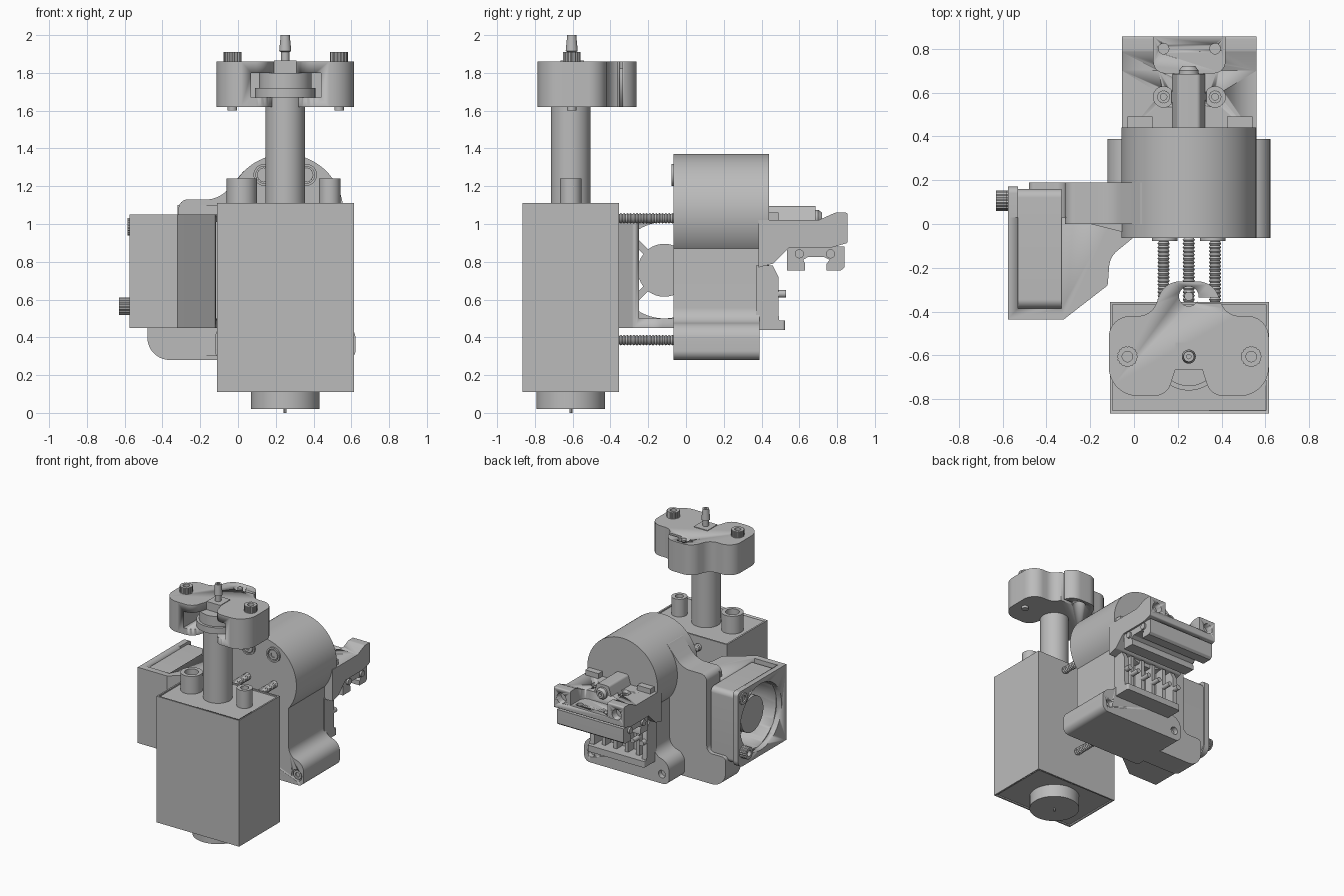
import bpy, bmesh, math
from mathutils import Vector, Matrix

if "Cube" in bpy.data.objects:
    bpy.data.objects.remove(bpy.data.objects["Cube"])

grey = bpy.data.materials.new("plain grey")
grey.use_nodes = True
GREY = (0.5, 0.5, 0.5, 1)
grey.diffuse_color = GREY
grey.node_tree.nodes["Principled BSDF"].inputs["Base Color"].default_value = GREY

MID = 0.25  # x of the symmetry plane of the body
PLACE = {"x": lambda u, v, w: (w, u, v), "y": lambda u, v, w: (u, w, v), "z": lambda u, v, w: (u, v, w)}


def finish(name, bm):
    bmesh.ops.remove_doubles(bm, verts=bm.verts, dist=1e-5)
    bmesh.ops.recalc_face_normals(bm, faces=bm.faces)
    mesh = bpy.data.meshes.new(name)
    bm.to_mesh(mesh)
    bm.free()
    mesh.materials.append(grey)
    obj = bpy.data.objects.new(name, mesh)
    bpy.context.collection.objects.link(obj)
    bpy.ops.object.select_all(action="DESELECT")
    obj.select_set(True)
    bpy.context.view_layer.objects.active = obj
    bpy.ops.object.shade_smooth_by_angle(angle=math.radians(30))
    return obj


def rounded(points):
    """Turn corners (u, v, radius) into an outline with true arcs."""
    out = []
    for i, (u, v, r) in enumerate(points):
        p = Vector((u, v))
        a = Vector(points[i - 1][:2]) - p
        b = Vector(points[(i + 1) % len(points)][:2]) - p
        if r == 0:
            out.append(p)
            continue
        half = a.angle(b) / 2
        t = min(r / math.tan(half), a.length * 0.5, b.length * 0.5)
        r = t * math.tan(half)
        centre = p + (a.normalized() + b.normalized()).normalized() * (r / math.sin(half))
        s, e = p + a.normalized() * t - centre, p + b.normalized() * t - centre
        a0 = math.atan2(s.y, s.x)
        turn = (math.atan2(e.y, e.x) - a0 + math.pi) % (2 * math.pi) - math.pi
        n = max(3, int(abs(turn) / 0.1))
        out += [centre + r * Vector((math.cos(a0 + turn * k / n), math.sin(a0 + turn * k / n))) for k in range(n + 1)]
    return [p for i, p in enumerate(out) if (p - out[i - 1]).length > 1e-4]


def prism(name, points, axis, lo, hi):
    bm = bmesh.new()
    outline = rounded([(*p, 0)[:3] for p in points])
    rings = [[bm.verts.new(PLACE[axis](p.x, p.y, w)) for p in outline] for w in (lo, hi)]
    for ring in rings:
        bm.faces.new(ring)
    for i in range(len(outline)):
        bm.faces.new((rings[0][i - 1], rings[0][i], rings[1][i], rings[1][i - 1]))
    return finish(name, bm)


def box(name, x, y, z, r=0):
    return prism(name, [(x[0], y[0], r), (x[1], y[0], r), (x[1], y[1], r), (x[0], y[1], r)], "z", *z)


def lathe(name, profile, loc, axis="z", seg=40, knurl=1):
    """Spin (radius, height) pairs about an axis; knurl shrinks every other column."""
    bm = bmesh.new()
    top = max(r for r, h in profile)
    cols = []
    for k in range(seg):
        a = 2 * math.pi * k / seg
        f = knurl if k % 2 else 1
        cols.append([bm.verts.new(PLACE[axis](math.cos(a) * r * (f if r == top else 1),
                     math.sin(a) * r * (f if r == top else 1), h)) for r, h in profile])
    for k in range(seg):
        for j in range(len(profile) - 1):
            bm.faces.new((cols[k - 1][j], cols[k][j], cols[k][j + 1], cols[k - 1][j + 1]))
    bmesh.ops.translate(bm, verts=bm.verts, vec=loc)
    bmesh.ops.dissolve_degenerate(bm, dist=1e-6, edges=bm.edges)
    return finish(name, bm)


def cyl(name, r, h, loc, axis="z", seg=40):
    return lathe(name, [(0, 0), (r, 0), (r, h), (0, h)], loc, axis, seg)


def tube(name, r, bore, h, loc, axis="z"):
    return lathe(name, [(r, 0), (r, h), (bore, h), (bore, 0), (r, 0)], loc, axis)


def screw(name, r, h, loc, axis="z"):
    """Socket head screw, knurled; a negative h faces the other way."""
    return lathe(name, [(0, 0), (r, 0), (r, h), (r * .5, h), (r * .5, h * .5), (0, h * .5)], loc, axis, 36, 0.92)


def cut(target, *cutters):
    for c in cutters:
        c.hide_render = True
        mod = target.modifiers.new("cut", "BOOLEAN")
        mod.object, mod.operation, mod.solver = c, "DIFFERENCE", "EXACT"
        bpy.context.view_layer.objects.active = target
        bpy.ops.object.modifier_apply(modifier=mod.name)
        bpy.data.objects.remove(c)


# Motor box with a shallow rim on both ends
motor = box("motor_box", (-.11, .615), (-.865, -.355), (.11, 1.11))
cut(motor, box("cut", (-.097, .602), (-.852, -.368), (1.1, 1.2)),
    box("cut", (-.097, .602), (-.852, -.368), (0, .12)))
cyl("bottom_disc", .182, .1, (MID, -.61, .02))
cyl("bottom_pin", .008, .03, (MID, -.61, 0), seg=12)
cyl("column", .105, .6, (MID, -.61, 1.09))
tube("large_port", .08, .05, .14, (.02, -.61, 1.1))
tube("small_port", .057, .03, .14, (.485, -.61, 1.1))

# Clamp on top of the column
half = [(.06, -.66, 0), (.10, -.785, .08), (.365, -.785, .18), (.365, -.42, .18), (.17, -.42, .09), (.11, -.262, .1)]
clamp = prism("top_clamp", [(MID + x, y, r) for x, y, r in half] + [(MID - x, y, r) for x, y, r in half[::-1]], "z", 1.62, 1.86)
cut(clamp, box("cut", (.07, .44), (-.9, -.5), (1.67, 1.8)), cyl("cut", .045, .4, (MID, -.33, 1.55)),
    box("cut", (.29, .5), (-.36, -.335), (1.55, 1.95)))
cyl("clamp_flange", .16, .05, (MID, -.6, 1.67))
cyl("clamp_collar", .14, .08, (MID, -.6, 1.72))
box("fitting_block", (.19, .31), (-.665, -.54), (1.79, 1.865))
lathe("hose_barb", [(0, 0), (.022, 0), (.022, .05), (.032, .055), (.024, .14), (.01, .14), (.01, .1), (0, .1)], (MID, -.605, 1.86))
for x in (-.03, .535):
    screw("clamp_screw", .048, .05, (x, -.605, 1.86))
    cyl("clamp_screw_end", .025, .03, (x, -.605, 1.6), seg=20)
cyl("clamp_pin", .02, .04, (MID, -.33, 1.82), seg=20)

# Drive body: drum, flared foot and side flange
cyl("drum", .308, .505, (MID, -.065, 1.062), "y", 80)
side = [(.372, .28, .05), (.372, .46, .09), (.24, .49, .1), (.24, .95, 0)]
foot = prism("flared_foot", [(MID + x, z, r) for x, z, r in side] + [(MID - x, z, r) for x, z, r in side[::-1]], "y", -.065, .388)
for x in (-.06, .56):
    cut(foot, cyl("cut", .03, .06, (x, .35, .355), "y"))
    cut(foot, cyl("cut", .045, .04, (x, -.08, .355), "y"))
    screw("foot_screw", .036, -.02, (x, -.035, .355), "y")
prism("side_flange", [(-.48, .28, .15), (.1, .28, 0), (.1, 1.3, 0), (.03, 1.28, 0), (-.1, 1.13, .15),
      (-.315, 1.13, .05), (-.315, .52, .05), (-.48, .52, .03)], "y", 0, .19)
prism("flange_web", [(-.32, .03), (.05, -.062), (.05, .1)], "z", .3, 1.1)
for x in (.14, .36):
    tube("drum_screw_seat", .058, .045, .015, (x, -.078, 1.26), "y")
    screw("drum_screw", .04, -.015, (x, -.06, 1.26), "y")

# Threaded rods joining motor and drive body
thread = [(.028 if k % 2 else .022, k * .0085) for k in range(38)]
for x, z in ((.135, 1.03), (.37, 1.03), (MID, .385)):
    lathe("threaded_rod", thread, (x, -.37, z), "y", 20)

# Fan duct: hollow shell open towards the drive body
FAN_Y, FAN_Z = -.115, .755
duct = prism("fan_duct", [(-.575, -.435), (-.32, -.435), (-.12, -.28, .02), (-.11, -.15, .1), (0, -.06), (-.1, .03), (-.575, .03)], "z", .45, 1.05)
cut(duct, prism("cut", [(-.34, -.36), (-.29, -.36), (-.15, -.25), (.2, -.25), (.2, -.0), (-.34, -.0)], "z", .5, 1.01),
    box("cut", (-.53, -.33), (-.385, .1), (.48, 1.1)),
    cyl("cut", .262, .5, (-.8, FAN_Y, FAN_Z), "x", 64))
plate = prism("fan_plate", [(.0, .45, .03), (.17, .45, .06), (.17, 1.05, .03), (0, 1.05, .03)], "x", -.575, -.53)
frame = prism("fan_frame", [(-.385, .47, .04), (.16, .47, .04), (.16, 1.03, .04), (-.385, 1.03, .04)], "x", -.53, -.33)
for part in (plate, frame):
    cut(part, cyl("cut", .255, .6, (-.8, FAN_Y, FAN_Z), "x", 64))
cyl("fan_hub", .14, .16, (-.5, FAN_Y, FAN_Z), "x")
for k in range(4):
    spoke = box("fan_spoke", (-.36, -.335), (-.018, .018), (.12, .28))
    spoke.data.transform(Matrix.Translation((0, FAN_Y, FAN_Z)) @ Matrix.Rotation(math.radians(45 + 90 * k), 4, "X"))
for y, z, x in ((.107, .565, -.63), (.107, .985, -.585)):
    screw("fan_screw", .047, -.055, (x + .055, y, z), "x")
screw("duct_screw", .045, .05, (-.33, -.31, .52), "x")

# Rear carriage with ears, pocket and seats
carriage = prism("carriage", [(.385, 1.02), (.7, 1.02), (.79, 1.06, .03), (.855, 1.06, .01), (.855, .9, .01), (.77, .875),
                 (.545, .875, .02), (.46, .79, .02), (.385, .77)], "x", -.055, .56)
pocket = [(.09, .69, .05), (.415, .69, .05), (.415, .95, 0), (.09, .95, 0)]
cut(carriage, prism("cut", pocket, "z", .95, 1.2))
for x in (.135, .37):
    cut(carriage, cyl("cut", .024, .5, (x, .8, .8)), cyl("cut", .047, .1, (x, .58, .99)))
    screw("carriage_screw", .03, .02, (x, .58, .985))
for x in (.01, .495):
    cut(carriage, cyl("cut", .04, .1, (x, .8, .985), "y"))
for x in (-.03, .425):
    box("stop_block", (x, x + .115), (.43, .49), (1, 1.06))
prism("centre_boss", [(.17, 1), (.33, 1), (.3, 1.095, .02), (.2, 1.095, .02)], "y", .43, .685)
lathe("boss_screw", [(0, 0), (.045, 0), (.045, .015), (.03, .035), (.015, .035), (.015, .015), (0, .015)], (MID, .685, 1.03), "y")

# Linear rail block under the carriage
prism("rail_block", [(.535, .88), (.84, .88), (.84, .77, .01), (.82, .755), (.745, .755), (.745, .79), (.76, .81), (.73, .825),
      (.645, .825), (.62, .81), (.63, .79), (.63, .755), (.535, .755)], "x", -.04, .545)
for y in (.6, .765):
    for x in (-.055, .54):
        cyl("rail_screw", .024, .02, (x, y, .842), "x", 20)

# Open frame with terminals below the carriage
arm = [(.37, .78), (.46, .78), (.49, .72), (.49, .52), (.5, .44, .02), (.41, .44, .02), (.37, .47)]
for x in (0, .46):
    prism("frame_arm", arm, "x", x, x + .04)
box("frame_sill", (0, .5), (.38, .525), (.44, .49), .015)
for x in (.1, .2, .3, .4):
    box("terminal", (x - .015, x + .015), (.38, .46), (.48, .78))
    cyl("terminal_tip", .018, .09, (x, .44, .63), "y", 16)
for x in (.02, .48):
    cyl("frame_peg", .02, .06, (x, .47, .63), "y", 16)
